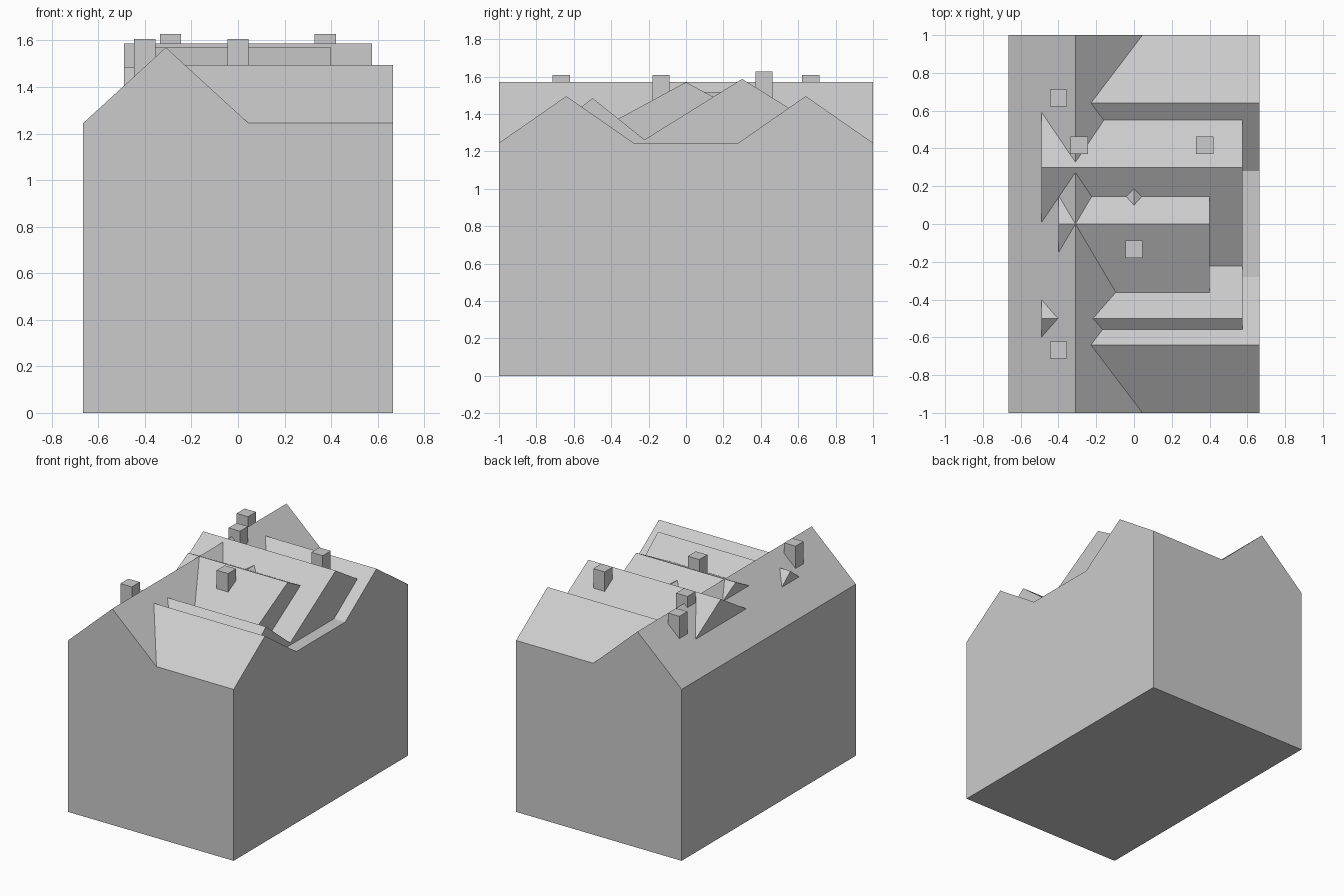
import bpy, bmesh

if "Cube" in bpy.data.objects:
    bpy.data.objects.remove(bpy.data.objects["Cube"])

EAVE = 1.245


def make(name, base, offset):
    """Extrude a closed polygon along an offset into a solid."""
    bm = bmesh.new()
    f = bm.faces.new([bm.verts.new(p) for p in base])
    r = bmesh.ops.extrude_face_region(bm, geom=[f], use_keep_orig=True)
    verts = [v for v in r["geom"] if isinstance(v, bmesh.types.BMVert)]
    bmesh.ops.translate(bm, verts=verts, vec=offset)
    bmesh.ops.recalc_face_normals(bm, faces=bm.faces)
    me = bpy.data.meshes.new(name)
    bm.to_mesh(me)
    bm.free()
    ob = bpy.data.objects.new(name, me)
    bpy.context.collection.objects.link(ob)
    return ob


def box(name, x, y, sx, sy, z0, z1):
    base = [(x + i * sx / 2, y + j * sy / 2, z0)
            for i, j in ((-1, -1), (1, -1), (1, 1), (-1, 1))]
    return make(name, base, (0, 0, z1 - z0))


def gable(name, axis, centre, half, peak, start, end, eave=EAVE):
    """Triangular roof whose ridge runs along the given axis."""
    prof = [(centre - half, eave), (centre + half, eave), (centre, peak)]
    if axis == "x":
        return make(name, [(start, a, z) for a, z in prof], (end - start, 0, 0))
    return make(name, [(a, start, z) for a, z in prof], (0, end - start, 0))


# Walls
box("walls", 0, 0, 1.33, 2.0, 0, EAVE)

# Long roof along the left side
gable("main_roof", "y", -0.31, 0.355, 1.57, -1, 1)

# End wings with cross gables
for side, label in ((-1, "front"), (1, "back")):
    gable(label + "_wing_roof", "x", side * 0.64, 0.36, 1.495, -0.31, 0.665)

# Overlapping cross roofs between the wings
gable("tall_cross_roof", "x", 0.30, 0.55, 1.587, -0.49, 0.575)
gable("middle_cross_roof", "x", 0.0, 0.60, 1.57, -0.40, 0.40)
gable("narrow_cross_roof", "x", -0.50, 0.30, 1.485, -0.49, 0.575)

# Small saddle in the valley
gable("valley_saddle", "y", 0, 0.11, 1.516, 0.06, 0.24, 1.45)

# Chimneys
for i, (x, y, top) in enumerate([(-0.40, 0.667, 1.607), (-0.40, -0.667, 1.607),
                                 (0.0, -0.133, 1.607), (-0.29, 0.417, 1.627),
                                 (0.375, 0.417, 1.627)]):
    box(f"chimney_{i + 1}", x, y, 0.092, 0.092, 1.28, top)
